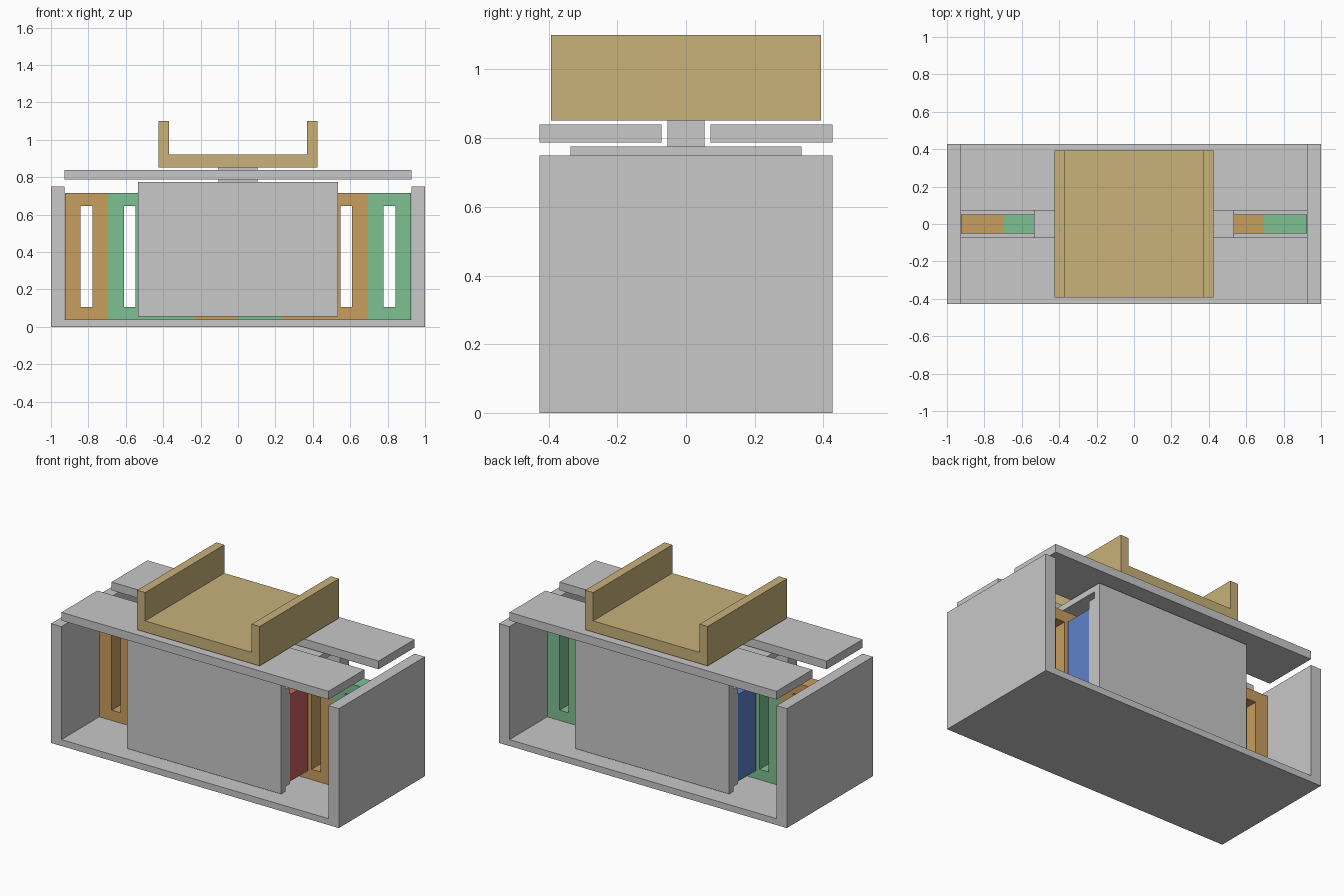
import bpy
import bmesh

if "Cube" in bpy.data.objects:
    bpy.data.objects.remove(bpy.data.objects["Cube"])


def material(name, rgb):
    m = bpy.data.materials.new(name)
    m.diffuse_color = (*rgb, 1)
    m.use_nodes = True
    m.node_tree.nodes["Principled BSDF"].inputs["Base Color"].default_value = m.diffuse_color
    return m


GREY = material("light grey", (0.578, 0.578, 0.578))
TAN = material("tan", (0.578, 0.445, 0.195))
ORANGE = material("orange", (0.578, 0.342, 0.114))
GREEN = material("green", (0.212, 0.533, 0.283))
RED = material("red", (0.578, 0.114, 0.114))
BLUE = material("blue", (0.114, 0.223, 0.597))


def finish(name, bm, mat):
    bmesh.ops.recalc_face_normals(bm, faces=bm.faces[:])
    me = bpy.data.meshes.new(name)
    bm.to_mesh(me)
    bm.free()
    me.materials.append(mat)
    ob = bpy.data.objects.new(name, me)
    bpy.context.collection.objects.link(ob)
    return ob


def extrude(name, points, axis, half, mat):
    """Extrude a closed 2D profile from -half to +half along x or y."""
    bm = bmesh.new()
    place = (lambda a, b: (-half, a, b)) if axis == 'x' else (lambda a, b: (a, -half, b))
    face = bm.faces.new([bm.verts.new(place(a, b)) for a, b in points])
    moved = bmesh.ops.extrude_face_region(bm, geom=[face])["geom"]
    vec = (2 * half, 0, 0) if axis == 'x' else (0, 2 * half, 0)
    bmesh.ops.translate(bm, vec=vec, verts=[v for v in moved if isinstance(v, bmesh.types.BMVert)])
    return finish(name, bm, mat)


def box(name, x, y, z, mat):
    bm = bmesh.new()
    bmesh.ops.create_cube(bm, size=1)
    for v in bm.verts:
        v.co = [r[0] if c < 0 else r[1] for c, r in zip(v.co, (x, y, z))]
    return finish(name, bm, mat)


def mirrored(half):
    """Complete a profile given for the positive side."""
    return half + [(-a, b) for a, b in reversed(half)]


# Trough with end walls
extrude("base_trough", mirrored([(1, 0), (1, 0.75), (0.928, 0.75), (0.928, 0.04)][::-1]),
        'y', 0.427, GREY)

# Coils: eight upright rings with narrow slots
pitch = 0.2315
colours = [ORANGE, GREEN, GREEN, ORANGE, GREEN, ORANGE, ORANGE, GREEN]
for i, mat in enumerate(colours):
    cx = (i - 3.5) * pitch
    w, s = pitch / 2, 0.031
    outer = [(cx - w, 0.04), (cx + w, 0.04), (cx + w, 0.715), (cx - w, 0.715)]
    inner = [(cx - s, 0.105), (cx + s, 0.105), (cx + s, 0.645), (cx - s, 0.645)]
    bm = bmesh.new()
    rings = [[bm.verts.new((a, y, b)) for a, b in loop]
             for y, loop in ((-0.052, outer), (-0.052, inner), (0.052, inner), (0.052, outer))]
    for r in range(4):
        p, q = rings[r], rings[(r + 1) % 4]
        for k in range(4):
            n = (k + 1) % 4
            bm.faces.new((p[k], p[n], q[n], q[k]))
    finish(f"coil_{i + 1}", bm, mat)

# Moving yoke: inverted channel with thickened legs
extrude("moving_yoke", mirrored([(0.337, 0.775), (0.337, 0.055), (0.295, 0.055), (0.295, 0.085),
                                 (0.247, 0.085), (0.247, 0.695), (0.295, 0.695), (0.295, 0.737)]),
        'x', 0.535, GREY)

# Magnet bars either side of the coils
box("front_magnet", (-0.535, 0.535), (-0.247, -0.068), (0.1, 0.645), RED)
box("back_magnet", (-0.535, 0.535), (0.068, 0.247), (0.1, 0.645), BLUE)

# Cover plates leaving a central slot
for name, y in (("front_cover", (-0.427, -0.071)), ("back_cover", (0.071, 0.427))):
    box(name, (-0.928, 0.928), y, (0.788, 0.84), GREY)

# Post and carriage on top
box("carriage_post", (-0.105, 0.105), (-0.054, 0.054), (0.775, 0.852), GREY)
extrude("carriage", mirrored([(0.37, 0.922), (0.37, 1.1), (0.426, 1.1), (0.426, 0.852)]),
        'y', 0.393, TAN)
